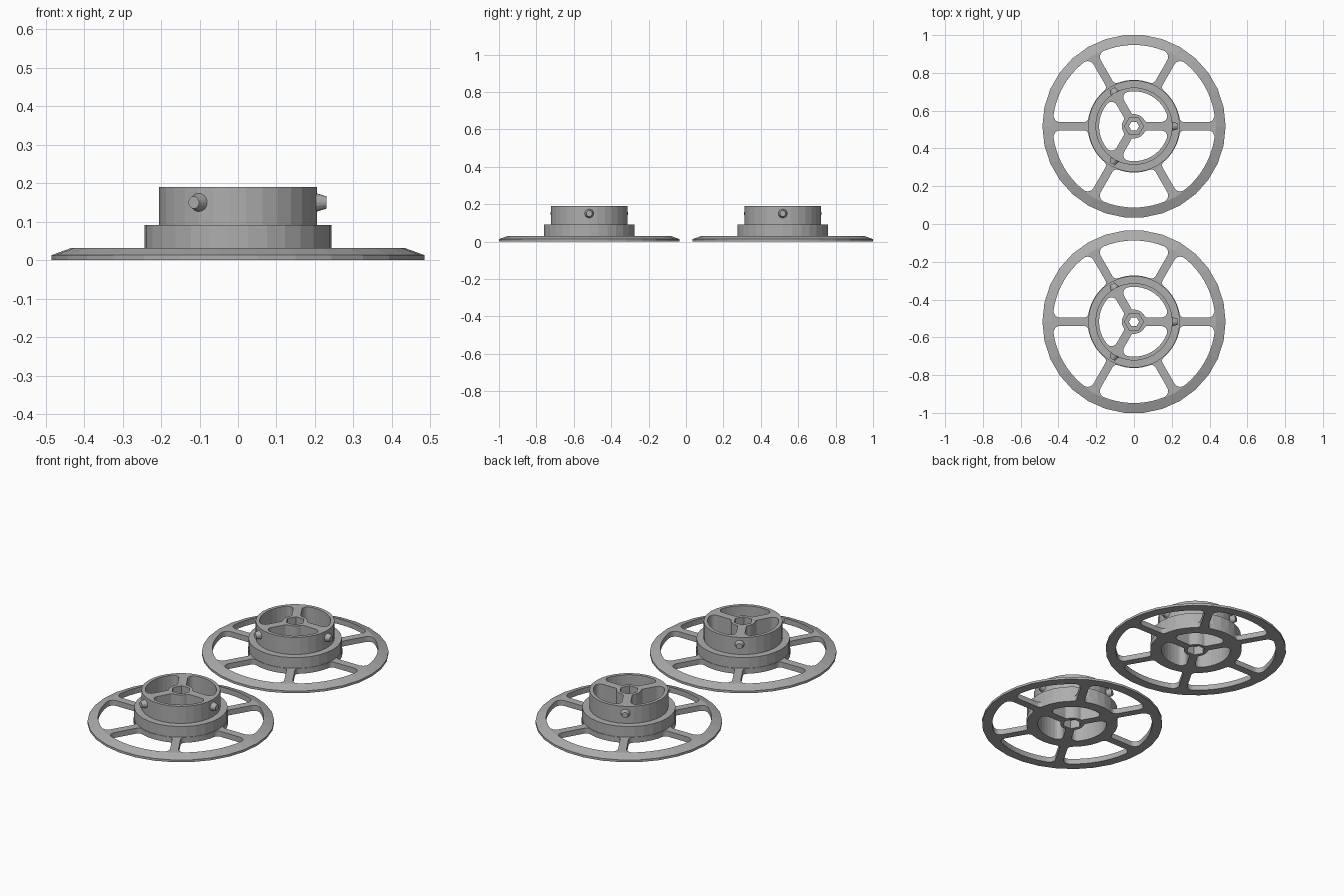
import bpy, bmesh
from math import pi, sin, cos, asin, radians
from mathutils import Matrix, Vector

cube = bpy.data.objects.get("Cube")
if cube:
    bpy.data.objects.remove(cube)

SIDES = 30
REEL_Y = 0.5175          # distance of each reel centre from the origin

grey = bpy.data.materials.new("light grey")
grey.use_nodes = True
colour = (0.42, 0.42, 0.42, 1)
grey.diffuse_color = colour
grey.node_tree.nodes["Principled BSDF"].inputs["Base Color"].default_value = colour


def make_object(name, bm):
    bmesh.ops.recalc_face_normals(bm, faces=bm.faces)
    mesh = bpy.data.meshes.new(name)
    bm.to_mesh(mesh)
    bm.free()
    mesh.materials.append(grey)
    obj = bpy.data.objects.new(name, mesh)
    bpy.context.collection.objects.link(obj)
    return obj


def lathe(bm, profile, sides):
    """Closed solid of revolution from (radius, height) pairs."""
    rings = [[bm.verts.new((r * cos(2 * pi * i / sides), r * sin(2 * pi * i / sides), z))
              for i in range(sides)] for r, z in profile]
    for low, high in zip(rings, rings[1:]):
        for i in range(sides):
            j = (i + 1) % sides
            bm.faces.new((low[i], low[j], high[j], high[i]))
    bm.faces.new(rings[0][::-1])
    bm.faces.new(rings[-1])


def window_outline(r0, r1, half_spoke, sector, inner_fillet, outer_fillet):
    """Rounded fan-shaped opening between two spokes, centred on the +x axis."""
    half = sector / 2
    upper = []
    for radius, fillet, outer in ((r1, outer_fillet, True), (r0, inner_fillet, False)):
        # fillet circle touches the arc and the spoke side
        d = radius - fillet if outer else radius + fillet
        angle = half - asin((half_spoke + fillet) / d)
        centre = Vector((d * cos(angle), d * sin(angle)))
        side = half + pi / 2
        start, end = (angle, side) if outer else (side, angle + pi)
        arc = [radius * (cos(angle * t / 5) + 0j) + 1j * radius * sin(angle * t / 5)
               for t in range(5)]
        arc = [Vector((p.real, p.imag)) for p in arc]
        bend = [centre + fillet * Vector((cos(a), sin(a)))
                for a in (start + (end - start) * t / 5 for t in range(6))]
        upper += arc + bend if outer else bend + arc[::-1]
    # mirror the upper half, skipping points on the axis
    return upper + [Vector((p.x, -p.y)) for p in reversed(upper) if p.y > 1e-6]


def add_windows(bm, count, outline):
    for k in range(count):
        turn = Matrix.Rotation((k + 0.5) * 2 * pi / count, 3, 'Z')
        face = bm.faces.new([bm.verts.new(turn @ Vector((p.x, p.y, -0.1))) for p in outline])
        new = bmesh.ops.extrude_face_region(bm, geom=[face])["geom"]
        bmesh.ops.translate(bm, vec=(0, 0, 0.4),
                            verts=[v for v in new if isinstance(v, bmesh.types.BMVert)])


# Reel body: chamfered flange, collar and drum in one turned shape
bm = bmesh.new()
lathe(bm, [(0.485, 0), (0.485, 0.013), (0.435, 0.031), (0.243, 0.031),
           (0.243, 0.092), (0.205, 0.092), (0.205, 0.19)], SIDES)
body = make_object("front_reel", bm)

# Openings: six in the flange, three in the drum, stepped hexagonal bore
bm = bmesh.new()
add_windows(bm, 6, window_outline(0.245, 0.43, 0.022, radians(60), 0.025, 0.035))
add_windows(bm, 3, window_outline(0.064, 0.185, 0.023, radians(120), 0.015, 0.03))
lathe(bm, [(0.05, -0.1), (0.05, 0.05), (0.027, 0.05),
           (0.027, 0.14), (0.05, 0.14), (0.05, 0.3)], 6)
cutter = make_object("opening_cutter", bm)
cutter.hide_render = True

cut = body.modifiers.new("openings", 'BOOLEAN')
cut.operation = 'DIFFERENCE'
cut.solver = 'EXACT'
cut.object = cutter
bpy.context.view_layer.update()
evaluated = body.evaluated_get(bpy.context.evaluated_depsgraph_get())
finished = bpy.data.meshes.new_from_object(evaluated)
body.modifiers.clear()
body.data = finished
bpy.data.objects.remove(cutter)

# Tapered peg, pointing along +x
bm = bmesh.new()
bmesh.ops.create_cone(bm, cap_ends=True, segments=16, radius1=0.027, radius2=0.016,
                      depth=0.036,
                      matrix=Matrix.Translation((0.212, 0, 0.15)) @ Matrix.Rotation(pi / 2, 4, 'Y'))
peg = make_object("peg", bm)
peg_mesh = peg.data
bpy.data.objects.remove(peg)

# Two matching reels, each with three pegs
back = body.copy()
back.name = "back_reel"
bpy.context.collection.objects.link(back)
for label, reel, y in (("front", body, -REEL_Y), ("back", back, REEL_Y)):
    reel.location.y = y
    for k in range(3):
        peg = bpy.data.objects.new(f"{label}_peg_{k + 1}", peg_mesh)
        peg.location.y = y
        peg.rotation_euler.z = k * 2 * pi / 3
        bpy.context.collection.objects.link(peg)
